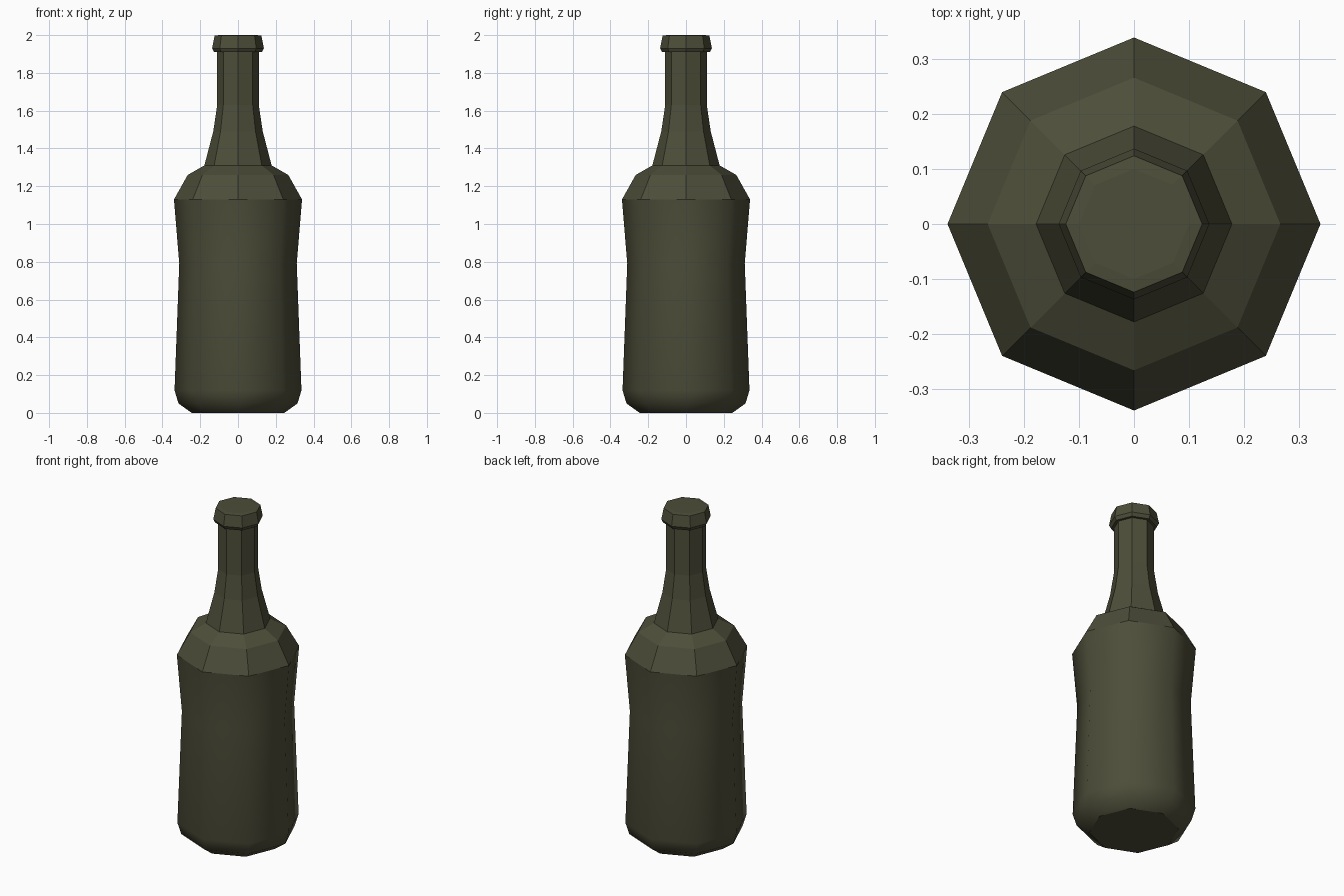
import bpy, bmesh, math

if "Cube" in bpy.data.objects:
    bpy.data.objects.remove(bpy.data.objects["Cube"])

SIDES = 8
# Bottle outline as (radius, height), bottom to top
PROFILE = [(0.245, 0.0), (0.315, 0.05), (0.336, 0.12), (0.311, 0.79), (0.339, 1.13),
           (0.266, 1.26), (0.178, 1.31), (0.131, 1.49), (0.11, 1.63), (0.11, 1.91),
           (0.126, 1.91), (0.137, 1.93), (0.124, 1.997), (0.10, 2.0)]
BODY_TOP = 1.13

glass = bpy.data.materials.new("dark_olive_glass")
glass.diffuse_color = (0.075, 0.075, 0.042, 1)
glass.use_nodes = True
glass.node_tree.nodes["Principled BSDF"].inputs["Base Color"].default_value = glass.diffuse_color

# Eight-sided lathe with corners on the axes
bm = bmesh.new()
rings = [[bm.verts.new((r * math.cos(2 * math.pi * i / SIDES),
                        r * math.sin(2 * math.pi * i / SIDES), z)) for i in range(SIDES)]
         for r, z in PROFILE]
for low, high in zip(rings, rings[1:]):
    for i in range(SIDES):
        j = (i + 1) % SIDES
        bm.faces.new((low[i], low[j], high[j], high[i]))

# Closed base and top
bm.faces.new(rings[0][::-1])
bm.faces.new(rings[-1])
bmesh.ops.recalc_face_normals(bm, faces=bm.faces[:])

# Smooth body below the shoulder, flat facets on shoulder, neck and lip
for f in bm.faces:
    z = f.calc_center_median().z
    f.smooth = 0.001 < z < BODY_TOP
for e in bm.edges:
    zs = [v.co.z for v in e.verts]
    if all(abs(z - BODY_TOP) < 1e-4 for z in zs) or max(zs) < 1e-4:
        e.smooth = False

mesh = bpy.data.meshes.new("bottle")
bm.to_mesh(mesh)
bm.free()
mesh.materials.append(glass)
bottle = bpy.data.objects.new("bottle", mesh)
bpy.context.collection.objects.link(bottle)
